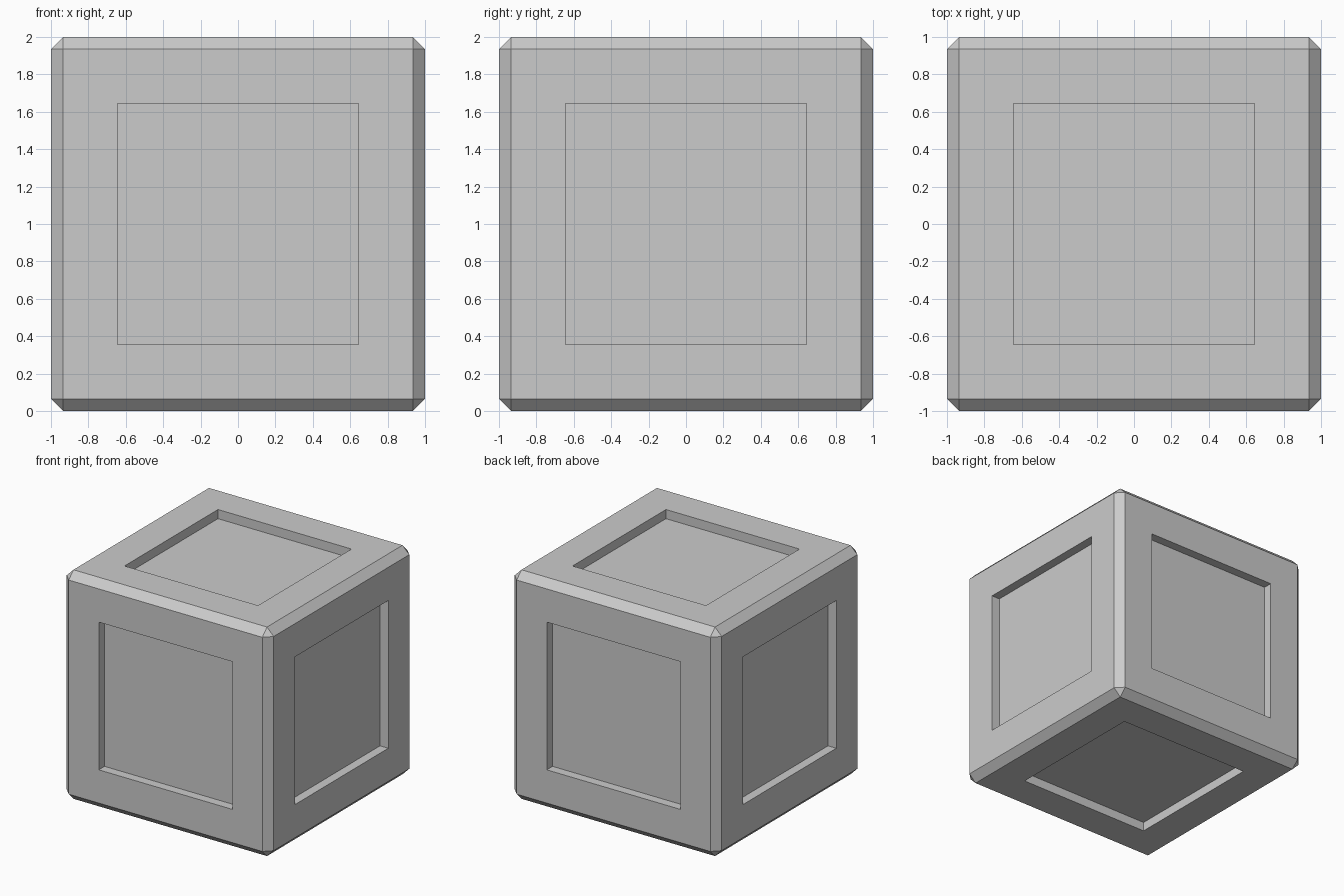
import bpy
import bmesh
from mathutils import Matrix

SIZE = 2.0
CHAMFER = 0.065
FRAME = 0.29      # flat border around each recess
DEPTH = 0.08      # recess depth

old = bpy.data.objects.get("Cube")
if old:
    bpy.data.objects.remove(old, do_unlink=True)

# Single grey material
grey = bpy.data.materials.new("light_grey")
grey.use_nodes = True
colour = (0.6, 0.6, 0.6, 1.0)
grey.diffuse_color = colour
grey.node_tree.nodes["Principled BSDF"].inputs["Base Color"].default_value = colour

# Chamfered block standing on the ground
bm = bmesh.new()
bmesh.ops.create_cube(bm, size=SIZE, matrix=Matrix.Translation((0, 0, SIZE / 2)))
bmesh.ops.bevel(bm, geom=bm.edges[:], offset=CHAMFER, offset_type='OFFSET',
                segments=1, profile=0.5, affect='EDGES')
bm.normal_update()

# Square recess in each of the six large sides
sides = [f for f in bm.faces if max(abs(c) for c in f.normal) > 0.99]
bmesh.ops.inset_individual(bm, faces=sides, thickness=FRAME, use_even_offset=True)
bm.normal_update()
bmesh.ops.inset_individual(bm, faces=sides, thickness=0.0, depth=-DEPTH)
bm.normal_update()

mesh = bpy.data.meshes.new("recessed_block")
bm.to_mesh(mesh)
bm.free()
mesh.materials.append(grey)
block = bpy.data.objects.new("recessed_block", mesh)
bpy.context.collection.objects.link(block)
